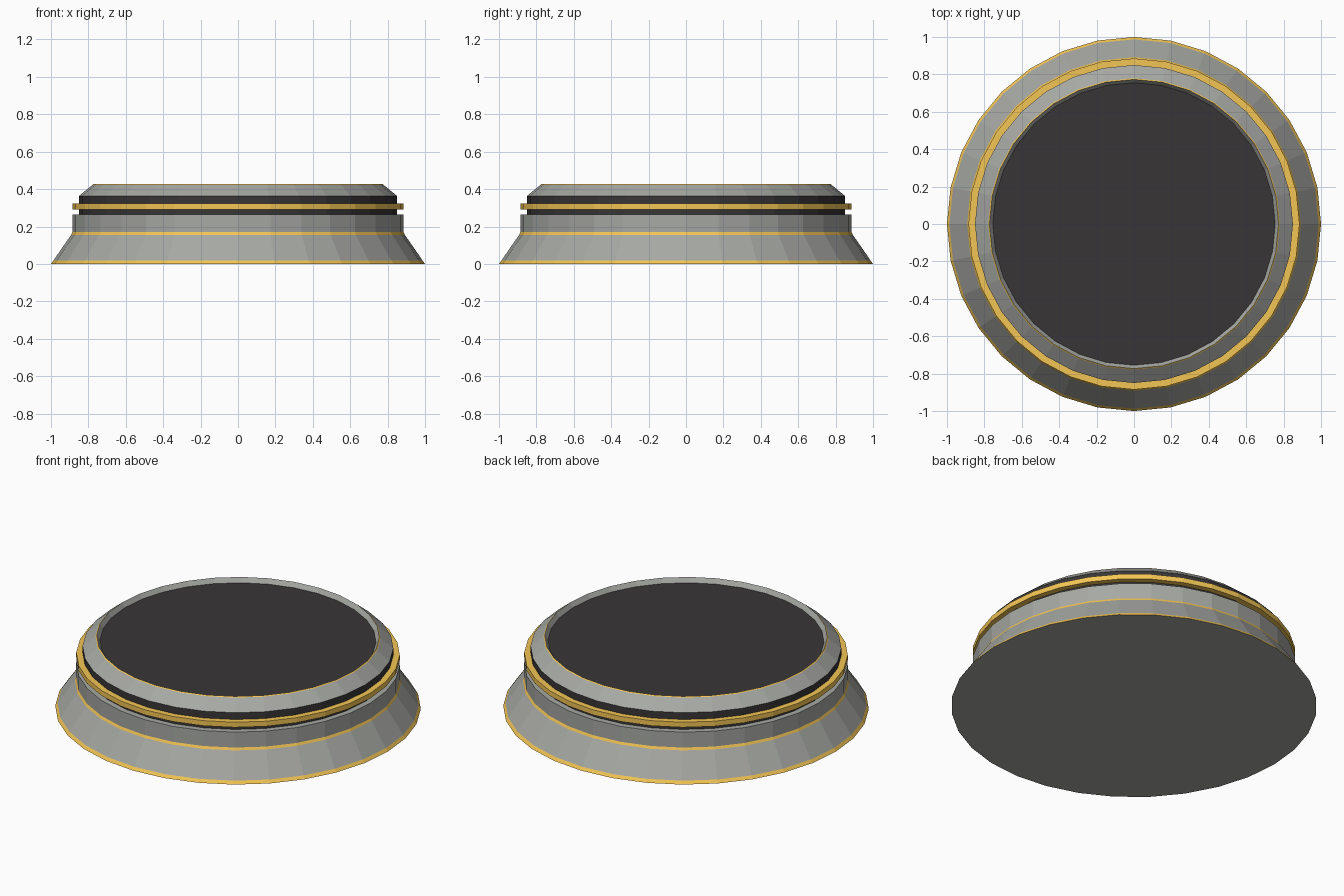
import bpy, bmesh
from math import sin, cos, tau

if "Cube" in bpy.data.objects:
    bpy.data.objects.remove(bpy.data.objects["Cube"])

SIDES = 32


def material(name, color):
    m = bpy.data.materials.new(name)
    m.diffuse_color = (*color, 1)
    m.use_nodes = True
    m.node_tree.nodes["Principled BSDF"].inputs["Base Color"].default_value = m.diffuse_color
    return m


grey = material("grey_metal", (0.385, 0.395, 0.37))
dark = material("dark_inlay", (0.04, 0.036, 0.037))
gold = material("gold_trim", (0.90, 0.56, 0.09))


def lathe(name, profile, mats, cap_first=None, cap_last=None):
    """Revolve (r, z) points around z; mats gives one material per profile segment."""
    slots = list(dict.fromkeys(mats + [c for c in (cap_first, cap_last) if c]))
    bm = bmesh.new()
    rings = [[bm.verts.new((r * cos(tau * i / SIDES), r * sin(tau * i / SIDES), z))
              for i in range(SIDES)] for r, z in profile]
    for a, b, mat in zip(rings, rings[1:], mats):
        for i in range(SIDES):
            j = (i + 1) % SIDES
            bm.faces.new((a[i], a[j], b[j], b[i])).material_index = slots.index(mat)
    if cap_first:
        bm.faces.new(rings[0][::-1]).material_index = slots.index(cap_first)
    if cap_last:
        bm.faces.new(rings[-1]).material_index = slots.index(cap_last)
    mesh = bpy.data.meshes.new(name)
    bm.to_mesh(mesh)
    bm.free()
    for m in slots:
        mesh.materials.append(m)
    ob = bpy.data.objects.new(name, mesh)
    bpy.context.collection.objects.link(ob)
    return ob


# Flared base with gold edging, straight collar and ledge
lathe("flared_base",
      [(1.0, 0), (0.987, 0.018), (0.892, 0.156), (0.885, 0.17), (0.885, 0.263), (0.85, 0.263)],
      [gold, grey, gold, grey, grey], cap_first=grey)

# Dark neck with the projecting gold ring
lathe("ringed_neck",
      [(0.85, 0.263), (0.85, 0.292), (0.885, 0.292), (0.885, 0.323), (0.85, 0.323), (0.85, 0.364)],
      [dark, gold, gold, gold, dark])

# Bevelled rim and shallow recessed dark top
lathe("top_rim",
      [(0.85, 0.364), (0.779, 0.422), (0.773, 0.427), (0.755, 0.40)],
      [grey, gold, grey], cap_last=dark)
